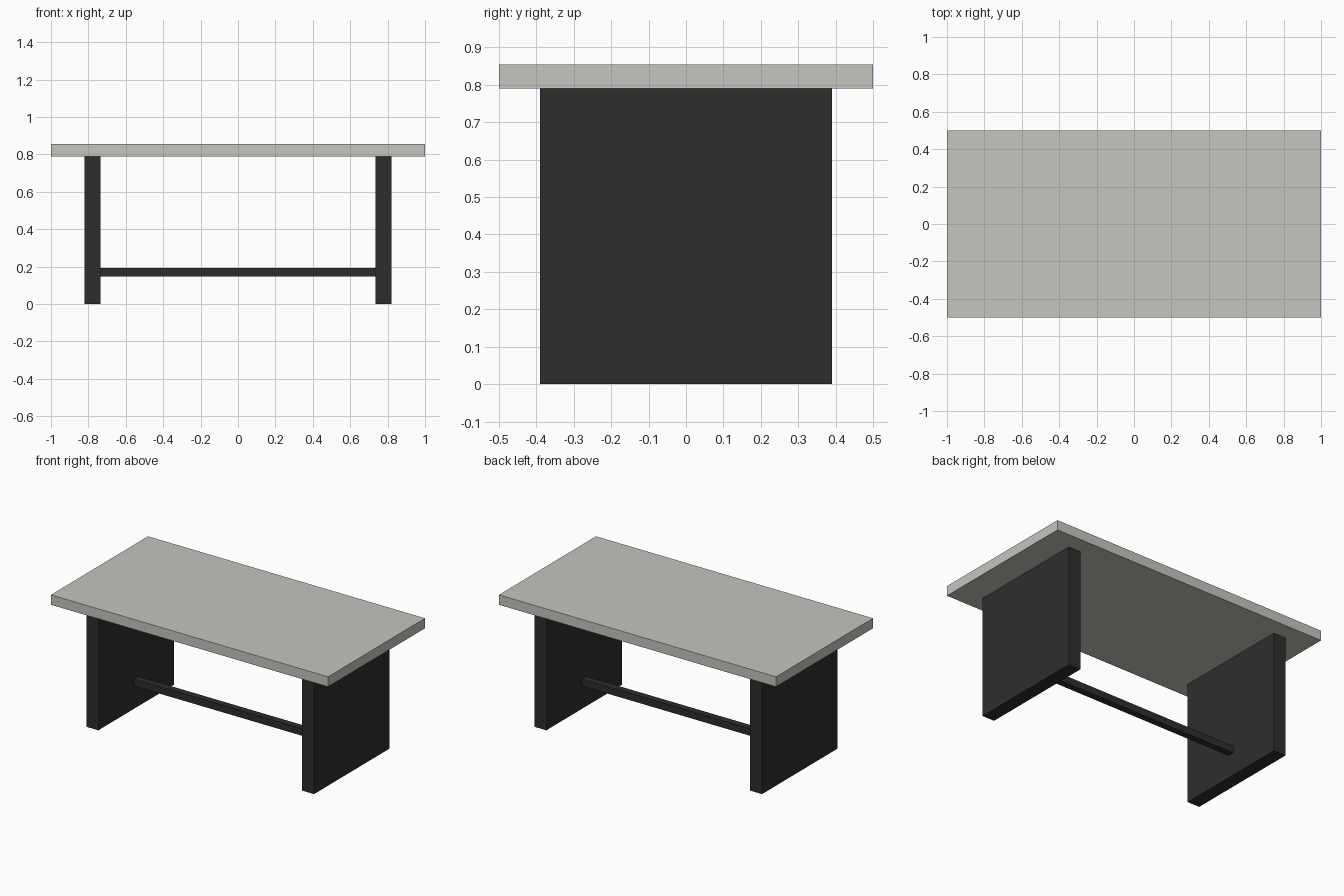
import bpy

if "Cube" in bpy.data.objects:
    bpy.data.objects.remove(bpy.data.objects["Cube"])


def material(name, rgb):
    m = bpy.data.materials.new(name)
    m.diffuse_color = (*rgb, 1.0)
    m.use_nodes = True
    m.node_tree.nodes["Principled BSDF"].inputs["Base Color"].default_value = m.diffuse_color
    return m


def box(name, low, high, mat):
    """Axis-aligned box between two corners."""
    bpy.ops.mesh.primitive_cube_add(
        size=1, location=[(a + b) / 2 for a, b in zip(low, high)])
    ob = bpy.context.object
    ob.name = name
    ob.scale = [b - a for a, b in zip(low, high)]
    bpy.ops.object.transform_apply(location=False, rotation=False, scale=True)
    ob.data.materials.append(mat)
    return ob


stone = material("pale_stone", (0.57, 0.555, 0.52))
black = material("charcoal", (0.027, 0.027, 0.027))

# Slab top
box("table_top", (-1, -0.5, 0.79), (1, 0.5, 0.855), stone)

# Panel legs, one at each end
for side, x0, x1 in (("left", -0.822, -0.735), ("right", 0.735, 0.822)):
    box(f"{side}_panel_leg", (x0, -0.39, 0), (x1, 0.39, 0.79), black)

# Stretcher bar between the legs
box("stretcher", (-0.735, -0.022, 0.148), (0.735, 0.022, 0.194), black)
